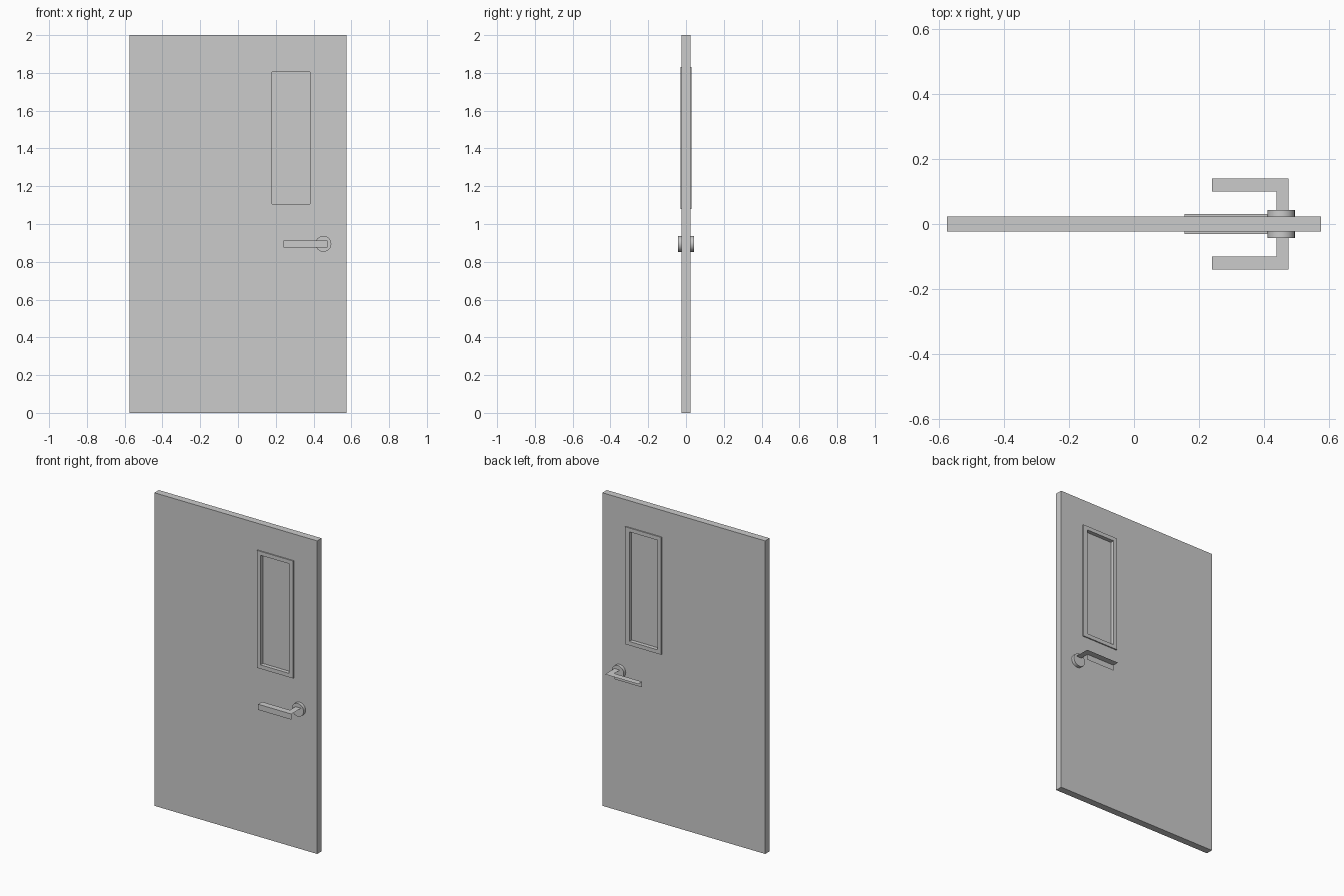
import bpy, bmesh, math

if "Cube" in bpy.data.objects:
    bpy.data.objects.remove(bpy.data.objects["Cube"])


def finish(name, bm):
    bmesh.ops.recalc_face_normals(bm, faces=bm.faces)
    mesh = bpy.data.meshes.new(name)
    bm.to_mesh(mesh)
    bm.free()
    obj = bpy.data.objects.new(name, mesh)
    bpy.context.collection.objects.link(obj)
    return obj


def rect(bm, y, x0, x1, z0, z1):
    return [bm.verts.new((x, y, z)) for x, z in ((x0, z0), (x1, z0), (x1, z1), (x0, z1))]


def holed_slab(name, outer, inner, half):
    """Rectangular slab with a rectangular through-opening."""
    bm = bmesh.new()
    of, inf, ob, inb = [rect(bm, y, *r) for y in (-half, half) for r in (outer, inner)]
    for i in range(4):
        j = (i + 1) % 4
        for a, b in ((of, inf), (inf, inb), (inb, ob), (ob, of)):
            bm.faces.new((a[i], a[j], b[j], b[i]))
    return finish(name, bm)


def box(name, x0, x1, half, z0, z1):
    bm = bmesh.new()
    f, b = rect(bm, -half, x0, x1, z0, z1), rect(bm, half, x0, x1, z0, z1)
    bm.faces.new(f)
    bm.faces.new(b)
    for i in range(4):
        j = (i + 1) % 4
        bm.faces.new((f[i], f[j], b[j], b[i]))
    return finish(name, bm)


# Door leaf, raised window frame and recessed pane
opening = (0.18, 0.38, 1.105, 1.805)
holed_slab("door_leaf", (-0.575, 0.575, 0, 2), opening, 0.0225)
holed_slab("window_frame", (0.155, 0.41, 1.08, 1.83), opening, 0.03)
box("window_pane", 0.18, 0.38, 0.005, 1.105, 1.805)

# Handles: round rosette and open-bottomed angular lever on each side
for side, label in ((-1, "front"), (1, "back")):
    bpy.ops.mesh.primitive_cylinder_add(
        vertices=24, radius=0.042, depth=0.021,
        location=(0.452, side * 0.0325, 0.895), rotation=(math.pi / 2, 0, 0))
    rosette = bpy.context.object
    rosette.name = label + "_rosette"
    bpy.ops.object.shade_smooth_by_angle(angle=math.radians(30))

    # Lever top plate, L-shaped in plan
    bm = bmesh.new()
    plan = [(0.475, 0.0225), (0.475, 0.14), (0.24, 0.14),
            (0.24, 0.10), (0.437, 0.10), (0.437, 0.0225)]
    bm.faces.new([bm.verts.new((x, side * y, 0.912)) for x, y in plan])
    # Lever upright plate: outer wall in front, inner wall at the back
    y, x1 = (-0.14, 0.475) if side < 0 else (0.10, 0.437)
    bm.faces.new(rect(bm, y, 0.24, x1, 0.876, 0.912))
    bmesh.ops.remove_doubles(bm, verts=bm.verts, dist=0.0001)
    finish(label + "_lever", bm)
